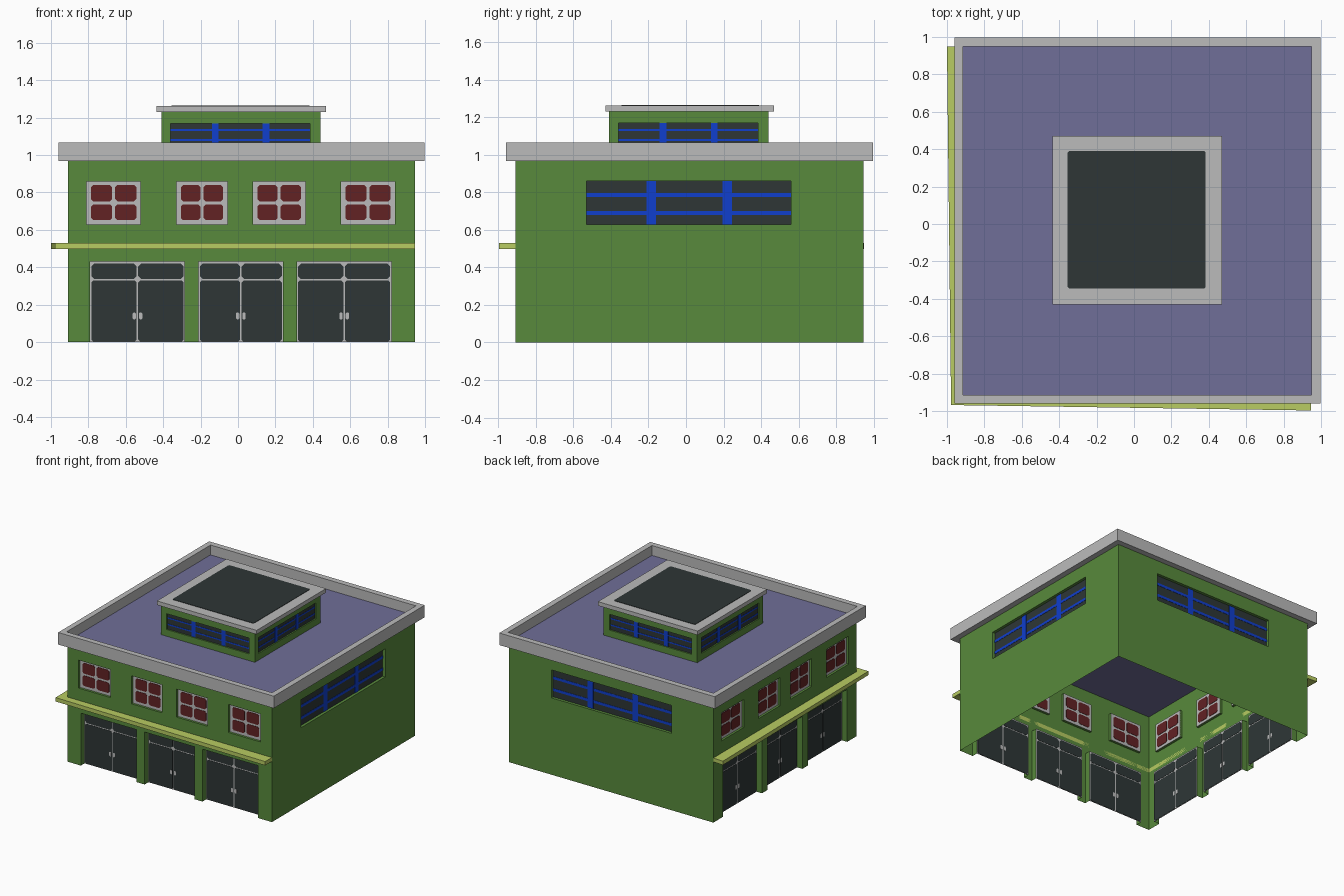
import bpy, bmesh
from mathutils import Matrix

if "Cube" in bpy.data.objects:
    bpy.data.objects.remove(bpy.data.objects["Cube"])


def material(name, rgb):
    lin = [((c / 255 + 0.055) / 1.055) ** 2.4 for c in rgb]
    m = bpy.data.materials.new(name)
    m.diffuse_color = (*lin, 1)
    m.use_nodes = True
    m.node_tree.nodes["Principled BSDF"].inputs["Base Color"].default_value = m.diffuse_color
    return m


NAMES = ["green", "grey", "red", "dark", "blue", "yellow_green", "purple"]
RGB = [(88, 138, 60), (187, 187, 187), (98, 34, 36), (46, 54, 54),
       (16, 62, 205), (184, 204, 98), (112, 110, 152)]
MATS = [material(n, c) for n, c in zip(NAMES, RGB)]
GREEN, GREY, RED, DARK, BLUE, YELLOW, PURPLE = range(7)


def finish(name, bm, matrix=None):
    if matrix is not None:
        bm.transform(matrix)
        if matrix.determinant() < 0:
            bmesh.ops.reverse_faces(bm, faces=bm.faces[:])
    used = sorted({f.material_index for f in bm.faces})
    me = bpy.data.meshes.new(name)
    for i in used:
        me.materials.append(MATS[i])
    for f in bm.faces:
        f.material_index = used.index(f.material_index)
    bm.to_mesh(me)
    bm.free()
    ob = bpy.data.objects.new(name, me)
    bpy.context.collection.objects.link(ob)


def face(bm, pts, mat):
    f = bm.faces.new([bm.verts.new(p) for p in pts])
    f.material_index = mat


def prism(bm, front, back, mat):
    # front runs counter-clockwise as seen from outside
    n = len(front)
    face(bm, front, mat)
    face(bm, back[::-1], mat)
    for i in range(n):
        j = (i + 1) % n
        face(bm, [front[j], front[i], back[i], back[j]], mat)


def outline(u0, u1, v0, v1, c=0):
    # rectangle, optionally with cut corners
    if not c:
        return [(u0, v0), (u1, v0), (u1, v1), (u0, v1)]
    return [(u0 + c, v0), (u1 - c, v0), (u1, v0 + c), (u1, v1 - c),
            (u1 - c, v1), (u0 + c, v1), (u0, v1 - c), (u0, v0 + c)]


def plate(bm, u0, u1, z0, z1, d, t, mat, c=0):
    o = outline(u0, u1, z0, z1, c)
    prism(bm, [(u, d - t / 2, z) for u, z in o], [(u, d + t / 2, z) for u, z in o], mat)


def slab(name, pts, z0, z1, mat):
    bm = bmesh.new()
    prism(bm, [(x, y, z1) for x, y in pts], [(x, y, z0) for x, y in pts], mat)
    finish(name, bm)


def side_matrices(a, b):
    # local space: u along the wall, y = depth inward, z up
    z = ((0, 0, 1, 0), (0, 0, 0, 1))
    return {"front": Matrix(((1, 0, 0, 0), (0, 1, 0, a), *z)),
            "left": Matrix(((0, 1, 0, a), (1, 0, 0, 0), *z)),
            "right": Matrix(((0, -1, 0, b), (1, 0, 0, 0), *z)),
            "back": Matrix(((1, 0, 0, 0), (0, -1, 0, b), *z))}


def wall(name, mx, u0, u1, z0, z1, holes):
    # single-skin wall with openings and their reveals
    bm = bmesh.new()
    us = sorted({u0, u1, *[v for h in holes for v in h[:2]]})
    zs = sorted({z0, z1, *[v for h in holes for v in h[2:4]]})
    for a, b in zip(us, us[1:]):
        for c, d in zip(zs, zs[1:]):
            m, n = (a + b) / 2, (c + d) / 2
            if not any(h[0] < m < h[1] and h[2] < n < h[3] for h in holes):
                face(bm, [(u, 0, z) for u, z in outline(a, b, c, d)], GREEN)
    for h in holes:
        o = outline(*h[:4])
        for i in range(4):
            (a, c), (b, d) = o[i], o[(i + 1) % 4]
            if c == d == 0:
                continue  # doorway stays open at the ground
            face(bm, [(a, 0, c), (b, 0, d), (b, h[4], d), (a, h[4], c)], GREEN)
    bmesh.ops.remove_doubles(bm, verts=bm.verts[:], dist=1e-5)
    finish(name, bm, mx)


def small_windows(name, mx, rects):
    bm = bmesh.new()
    for u0, u1, z0, z1, d in rects:
        plate(bm, u0, u1, z0, z1, d, 0.003, GREY)
        um, zm = (u0 + u1) / 2, (z0 + z1) / 2
        for a, b in ((u0 + 0.024, um - 0.008), (um + 0.008, u1 - 0.024)):
            for c, e in ((z0 + 0.022, zm - 0.008), (zm + 0.008, z1 - 0.02)):
                plate(bm, a, b, c, e, d, 0.008, RED, 0.012)
    finish(name, bm, mx)


def doors(name, mx, rects):
    bm = bmesh.new()
    for u0, u1, z0, z1, d in rects:
        plate(bm, u0, u1, z0, z1, d, 0.003, GREY)
        um = (u0 + u1) / 2
        for a, b in ((u0 + 0.006, um - 0.004), (um + 0.004, u1 - 0.006)):
            plate(bm, a, b, 0.337, z1 - 0.01, d, 0.007, DARK, 0.016)  # transom
            plate(bm, a, b, 0.003, 0.329, d, 0.007, DARK, 0.01)       # leaf
        for s in (-1, 1):                                             # handles
            c = um + s * 0.017
            plate(bm, c - 0.009, c + 0.009, 0.122, 0.158, d, 0.0095, GREY, 0.005)
    finish(name, bm, mx)


def strip_window(name, mx, rect, posts, rails, pw, rw):
    bm = bmesh.new()
    u0, u1, z0, z1, d = rect
    plate(bm, u0, u1, z0, z1, d, 0.003, DARK)
    for z in rails:
        plate(bm, u0, u1, z - rw / 2, z + rw / 2, d, 0.007, BLUE)
    for u in posts:
        plate(bm, u - pw / 2, u + pw / 2, z0, z1, d, 0.009, BLUE)
    finish(name, bm, mx)


# Main building: front and left share a layout, right and back share another
A, B = -0.91, 0.945
WINDOWS = [(a, b, 0.63, 0.86, 0.02) for a, b in
           ((-0.81, -0.52), (-0.33, -0.055), (0.08, 0.36), (0.55, 0.84))]
DOORS = [(a, b, 0, 0.43, 0.05) for a, b in
         ((-0.79, -0.285), (-0.21, 0.24), (0.315, 0.82))]
STRIP = (-0.53, 0.56, 0.63, 0.86, 0.025)
for side, mx in side_matrices(A, B).items():
    if side in ("front", "left"):
        wall(side + "_wall", mx, A, B, 0, 0.985, WINDOWS + DOORS)
        small_windows(side + "_windows", mx, WINDOWS)
        doors(side + "_doors", mx, DOORS)
    else:
        wall(side + "_wall", mx, A, B, 0, 0.985, [STRIP])
        strip_window(side + "_strip_window", mx, STRIP,
                     (-0.185, 0.22), (0.69, 0.787), 0.05, 0.022)

# Ledge wrapping the front and left walls
slab("ledge", [(A, B), (-1.0, 0.95), (-0.978, -0.968), (0.945, -0.997), (B, A), (A, A)],
     0.498, 0.53, YELLOW)

# Flat roof and parapet ring
slab("roof_deck", outline(-0.915, 0.95, -0.915, 0.95), 0.98, 0.985, PURPLE)
bm = bmesh.new()
outer, inner = outline(-0.96, 0.997, -0.96, 0.997), outline(-0.915, 0.95, -0.915, 0.95)
section = [(outer, 0.967), (outer, 1.066), (inner, 1.066), (inner, 0.967)]
for i in range(4):
    for k in range(4):
        (p, zp), (q, zq) = section[k], section[(k + 1) % 4]
        j = (i + 1) % 4
        face(bm, [(*p[i], zp), (*p[j], zp), (*q[j], zq), (*q[i], zq)], GREY)
bmesh.ops.remove_doubles(bm, verts=bm.verts[:], dist=1e-5)
bmesh.ops.recalc_face_normals(bm, faces=bm.faces[:])
finish("parapet", bm)

# Rooftop lantern with strip windows on all four sides
TOP = (-0.36, 0.385, 1.04, 1.17, 0.012)
for side, mx in side_matrices(-0.41, 0.44).items():
    wall("lantern_" + side + "_wall", mx, -0.41, 0.44, 0.985, 1.23, [TOP])
    strip_window("lantern_" + side + "_window", mx, TOP,
                 (-0.122, 0.15), (1.08, 1.133), 0.036, 0.011)
slab("lantern_cap", outline(-0.435, 0.47, -0.43, 0.47), 1.23, 1.263, GREY)
slab("skylight", outline(-0.355, 0.383, -0.345, 0.39, 0.008), 1.261, 1.266, DARK)
